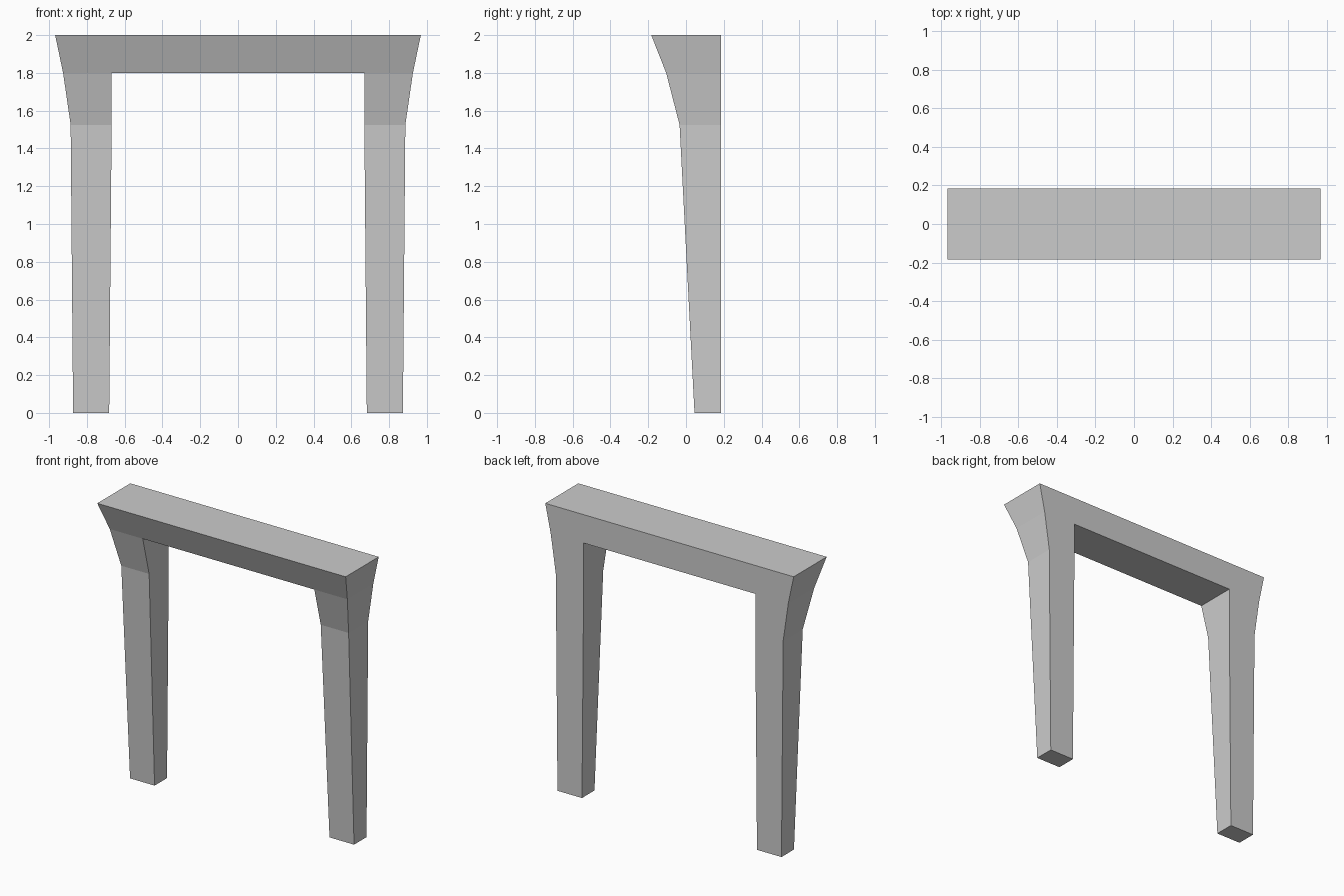
import bpy
import bmesh

if "Cube" in bpy.data.objects:
    bpy.data.objects.remove(bpy.data.objects["Cube"])

BACK = 0.184
# Leg sections from floor to top: (z, outer x, inner x, front y)
SECTIONS = [
    (0.0, 0.873, 0.682, 0.045),
    (1.525, 0.886, 0.669, -0.034),
    (1.8, 0.926, 0.669, -0.105),
    (2.0, 0.968, 0.669, -0.184),
]

bm = bmesh.new()

# Right leg: loft a four-sided section upwards
rings = []
for z, outer, inner, front in SECTIONS:
    corners = [(inner, front), (outer, front), (outer, BACK), (inner, BACK)]
    rings.append([bm.verts.new((x, y, z)) for x, y in corners])

for low, high in zip(rings, rings[1:]):
    for i in range(4):
        j = (i + 1) % 4
        side = bm.faces.new((low[i], low[j], high[j], high[i]))
bm.faces.new(rings[0][::-1])
bm.faces.new(rings[-1])

# Half beam: extend the inner face of the top section to the centre line
result = bmesh.ops.extrude_face_region(bm, geom=[side])
for item in result["geom"]:
    if isinstance(item, bmesh.types.BMVert):
        item.co.x = 0.0
end = [f for f in bm.faces if all(abs(v.co.x) < 1e-6 for v in f.verts)]
bmesh.ops.delete(bm, geom=end, context='FACES_ONLY')
if side.is_valid:
    bmesh.ops.delete(bm, geom=[side], context='FACES_ONLY')
bmesh.ops.recalc_face_normals(bm, faces=bm.faces)

mesh = bpy.data.meshes.new("door_frame")
bm.to_mesh(mesh)
bm.free()
frame = bpy.data.objects.new("door_frame", mesh)
bpy.context.collection.objects.link(frame)

# Left half
mirror = frame.modifiers.new("mirror", 'MIRROR')
mirror.use_axis[0] = True
mirror.use_clip = True
